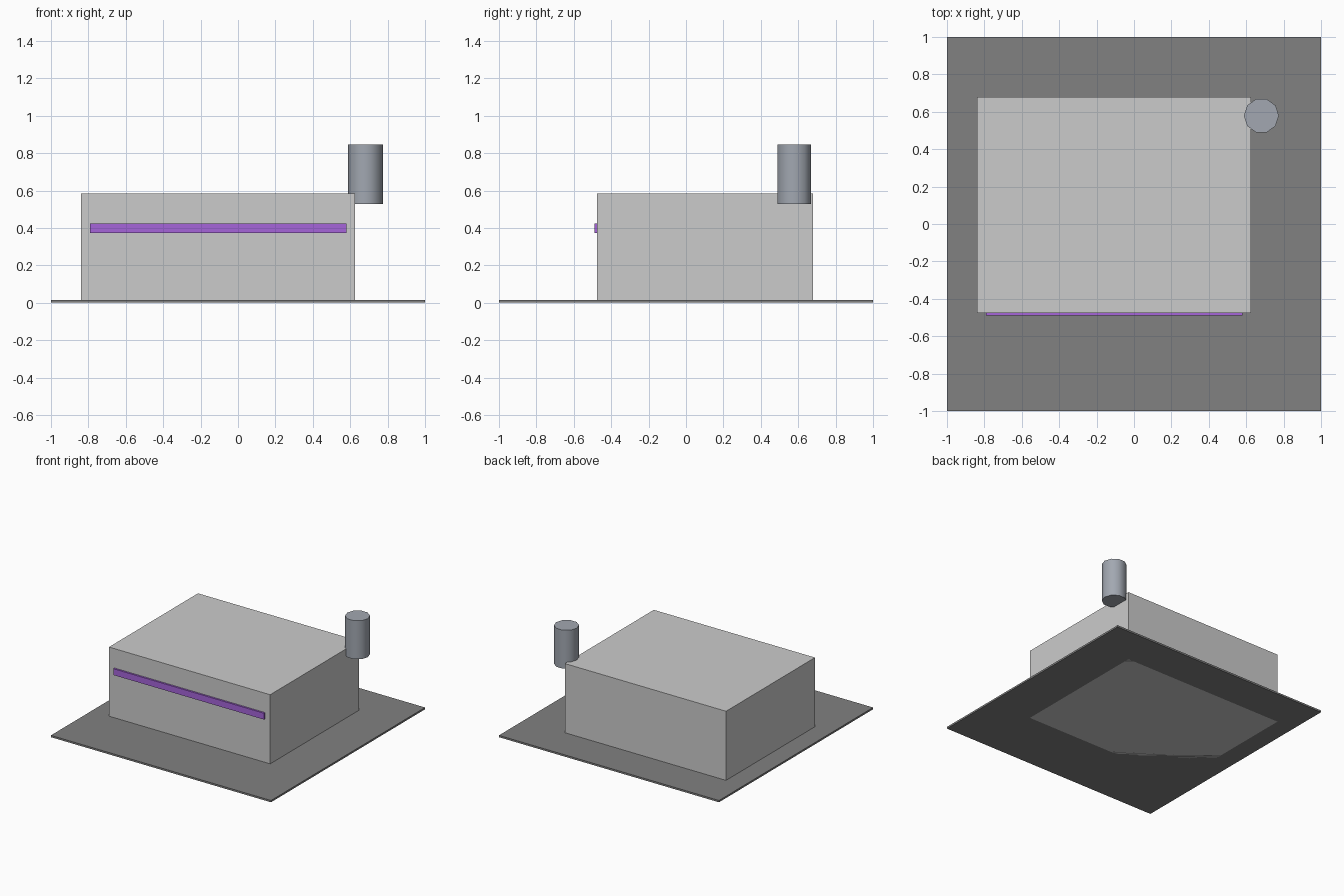
import bpy, math

if "Cube" in bpy.data.objects:
    bpy.data.objects.remove(bpy.data.objects["Cube"])


def material(name, rgb):
    mat = bpy.data.materials.new(name)
    mat.diffuse_color = (*rgb, 1.0)
    mat.use_nodes = True
    mat.node_tree.nodes["Principled BSDF"].inputs["Base Color"].default_value = mat.diffuse_color
    return mat


def finish(name, mat=None):
    """Name the active object, apply its transform and give it a material."""
    obj = bpy.context.object
    obj.name = obj.data.name = name
    bpy.ops.object.transform_apply(location=False, rotation=True, scale=True)
    if mat:
        obj.data.materials.append(mat)
    return obj


def box(name, low, high, mat=None):
    """Box spanning two opposite corners."""
    centre = [(a + b) / 2 for a, b in zip(low, high)]
    size = [b - a for a, b in zip(low, high)]
    bpy.ops.mesh.primitive_cube_add(size=1, location=centre)
    bpy.context.object.scale = size
    return finish(name, mat)


asphalt = material("dark_grey", (0.22, 0.22, 0.22))
steel = material("blue_grey", (0.36, 0.39, 0.44))
purple = material("purple", (0.38, 0.13, 0.70))

# Ground slab
box("base_plate", (-1, -1, 0), (1, 1, 0.015), asphalt)

# Main building block, reaching down to the underside of the slab
box("building", (-0.84, -0.475, 0), (0.625, 0.68, 0.583))

# Coloured strip along the front wall
box("front_strip", (-0.79, -0.49, 0.372), (0.58, -0.475, 0.424), purple)

# Ten-sided tank at the back right roof corner, a vertex pointing to +x
bpy.ops.mesh.primitive_cylinder_add(vertices=10, radius=0.0935, depth=0.316,
                                    location=(0.681, 0.579, 0.687),
                                    rotation=(0, 0, math.radians(90)))
finish("roof_tank", steel)
bpy.ops.object.shade_smooth_by_angle(angle=math.radians(40))
